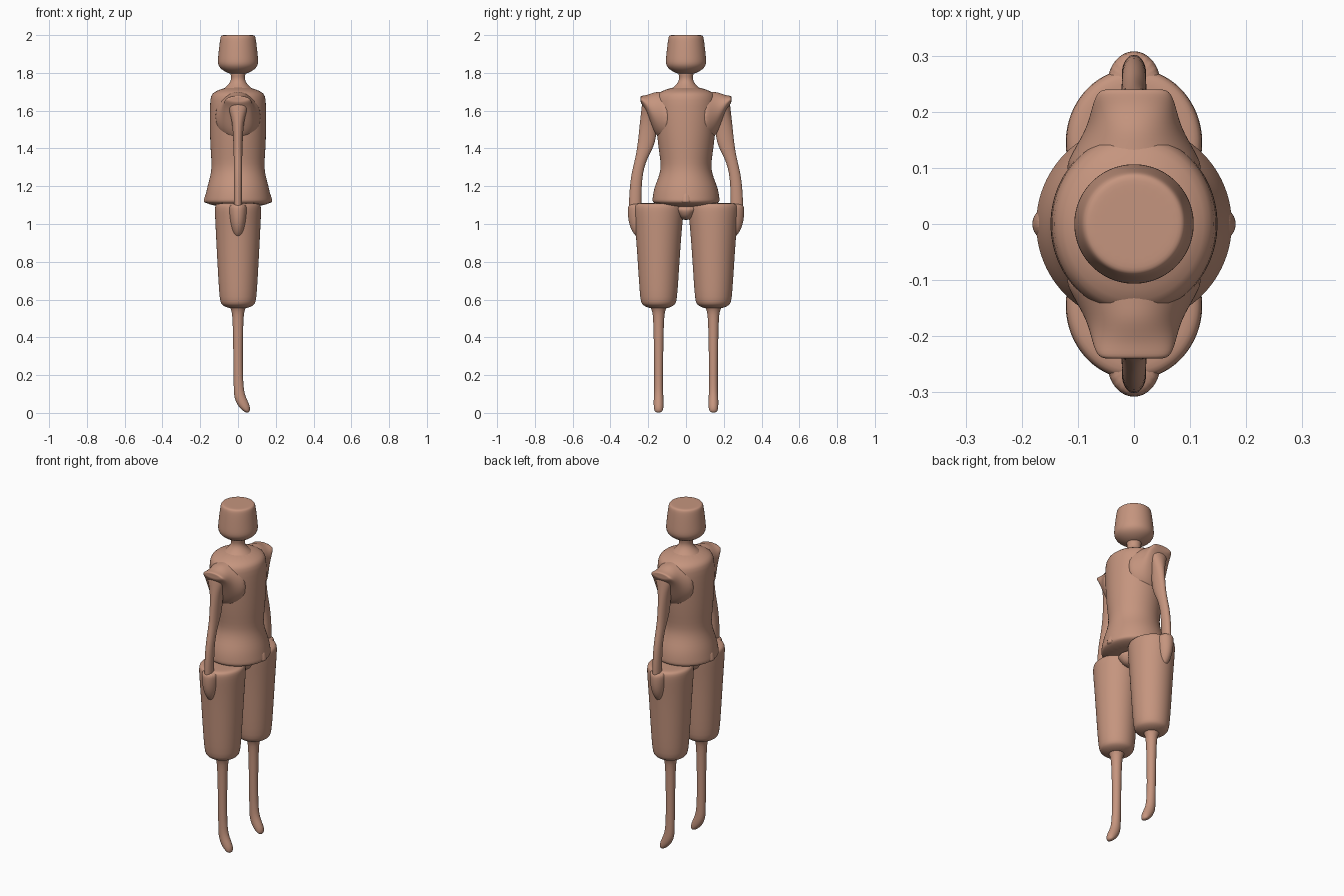
import bpy, bmesh
from math import cos, sin, tau

default_cube = bpy.data.objects.get("Cube")
if default_cube:
    bpy.data.objects.remove(default_cube)

clay = bpy.data.materials.new("warm clay")
clay.use_nodes = True
clay.diffuse_color = (0.56, 0.3, 0.21, 1)
shader = clay.node_tree.nodes["Principled BSDF"]
shader.inputs["Base Color"].default_value = clay.diffuse_color


def upright(height):
    """Default spine of a part: no forward shift."""
    return 0


def toe_reach(height):
    """Feet sweep forward along +x just above the ground."""
    return max(0, 0.1 - height) / 2


def loft(name, rings, along_y=False, side=1, lean=upright, sides=24):
    """Skin oval rings given as (position, centre, x radius, other radius)."""
    bm = bmesh.new()
    loops = []
    for position, centre, radius_x, radius_other in rings:
        loop = []
        for step in range(sides):
            angle = tau * step / sides
            x = lean(position) + radius_x * cos(angle)
            other = centre + radius_other * sin(angle)
            y, z = (position, other) if along_y else (other, position)
            loop.append(bm.verts.new((x, y * side, z)))
        loops.append(loop)
    for lower, upper in zip(loops, loops[1:]):
        for step in range(sides):
            following = (step + 1) % sides
            bm.faces.new((lower[step], lower[following], upper[following], upper[step]))
    bm.faces.new(loops[0])
    bm.faces.new(loops[-1])
    bmesh.ops.recalc_face_normals(bm, faces=bm.faces)

    mesh = bpy.data.meshes.new(name)
    bm.to_mesh(mesh)
    bm.free()
    mesh.materials.append(clay)
    part = bpy.data.objects.new(name, mesh)
    bpy.context.collection.objects.link(part)
    smoothing = part.modifiers.new("rounding", "SUBSURF")
    smoothing.levels = smoothing.render_levels = 2
    for polygon in mesh.polygons:
        polygon.use_smooth = True
    return part


def turned(name, profile):
    """Round part on the central axis, from (height, radius) pairs."""
    return loft(name, [(height, 0, radius, radius) for height, radius in profile])


# Head: a tapered drum with rounded ends, on a thin flared neck
turned("head", [(1.79, 0.03), (1.81, 0.08), (1.84, 0.11), (1.88, 0.107),
                (1.98, 0.096), (2, 0.09), (2, 0.07)])
turned("neck", [(1.68, 0.12), (1.72, 0.07), (1.75, 0.04), (1.78, 0.034), (1.82, 0.05)])

# Torso: hem, hips, waist, chest and sloping top
loft("torso", [
    (1.09, 0, 0.1, 0.1), (1.11, 0, 0.18, 0.18), (1.13, 0, 0.176, 0.18),
    (1.2, 0, 0.165, 0.17), (1.29, 0, 0.135, 0.125), (1.4, 0, 0.15, 0.15),
    (1.66, 0, 0.152, 0.17), (1.7, 0, 0.14, 0.15), (1.73, 0, 0.04, 0.05)])

# Small tips where the hem flares at the front and back
for label, facing in (("front", 1), ("back", -1)):
    tip = loft(label + "_hem_tip", [
        (1.11, 0, 0.03, 0.03), (1.13, 0, 0.025, 0.03), (1.17, 0, 0.015, 0.02)])
    tip.location.x = 0.155 * facing

# Bridge joining the tops of the thighs
loft("crotch", [(1.02, 0, 0.06, 0.03), (1.06, 0, 0.09, 0.06), (1.1, 0, 0.1, 0.1)])

for label, side in (("left", 1), ("right", -1)):
    # Shoulder narrows outward to a blunt cap
    loft(label + "_shoulder", [
        (0.07, 1.57, 0.14, 0.14), (0.13, 1.57, 0.11, 0.13), (0.17, 1.59, 0.085, 0.11),
        (0.21, 1.64, 0.075, 0.04), (0.24, 1.66, 0.065, 0.02), (0.24, 1.66, 0.04, 0.01)],
        along_y=True, side=side)

    # Arm hangs from the cap, bowed out past the waist
    loft(label + "_arm", [
        (1, 0.27, 0.02, 0.03), (1.1, 0.27, 0.022, 0.034), (1.25, 0.265, 0.022, 0.03),
        (1.35, 0.237, 0.022, 0.03), (1.43, 0.205, 0.025, 0.05), (1.55, 0.2, 0.03, 0.043),
        (1.62, 0.2, 0.055, 0.035), (1.66, 0.2, 0.06, 0.03)], side=side)

    # Hand pressed into the outside of the thigh
    loft(label + "_hand", [
        (0.92, 0.23, 0.02, 0.03), (0.99, 0.25, 0.04, 0.055),
        (1.08, 0.25, 0.05, 0.06), (1.11, 0.25, 0.045, 0.055)], side=side)

    # Wide tapered thigh, closed above the knee
    loft(label + "_thigh", [
        (0.55, 0.145, 0.04, 0.04), (0.57, 0.145, 0.09, 0.09), (0.6, 0.145, 0.1, 0.1),
        (0.95, 0.145, 0.118, 0.12), (1.08, 0.145, 0.125, 0.137),
        (1.11, 0.145, 0.12, 0.13), (1.11, 0.145, 0.08, 0.09)], side=side)

    # Thin shin bending into a small pointed foot
    loft(label + "_shin_and_foot", [
        (0, 0.145, 0.01, 0.02), (0.03, 0.145, 0.033, 0.027), (0.08, 0.145, 0.032, 0.026),
        (0.14, 0.145, 0.023, 0.022), (0.5, 0.145, 0.027, 0.027),
        (0.55, 0.145, 0.035, 0.035), (0.58, 0.145, 0.06, 0.06)],
        side=side, lean=toe_reach)
